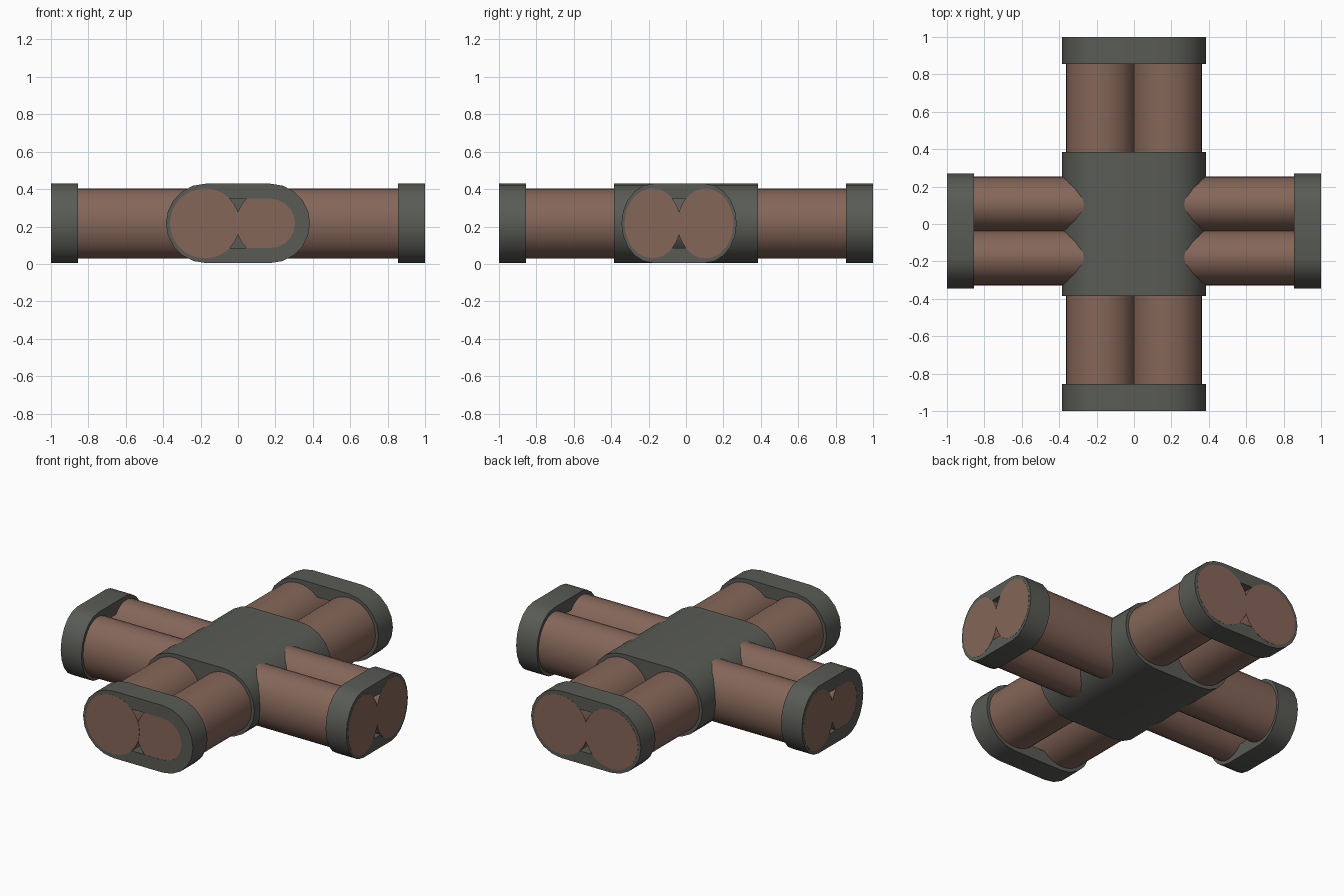
import bpy, bmesh, math
from mathutils import Matrix

cube = bpy.data.objects.get("Cube")
if cube:
    bpy.data.objects.remove(cube)

MID_Z = 0.217
PIPE_R, PIPE_X = 0.187, 0.177      # pipe radius and offset from the arm axis
CUFF_R, CUFF_X = 0.212, 0.173      # rounded cuff: end radius and end centre
WALL = 0.08
SIDE_Y, SIDE_SCALE = -0.037, 0.8   # the cross arms are narrower and off centre


def material(name, rgb):
    mat = bpy.data.materials.new(name)
    mat.use_nodes = True
    mat.diffuse_color = (*rgb, 1)
    bsdf = mat.node_tree.nodes["Principled BSDF"]
    bsdf.inputs["Base Color"].default_value = (*rgb, 1)
    bsdf.inputs["Roughness"].default_value = 0.8
    return mat


clay = material("brown clay", (0.235, 0.133, 0.099))
iron = material("dark grey iron", (0.1, 0.105, 0.092))


def circle(cx, r, n):
    return [(cx + r * math.cos(2 * math.pi * i / n), r * math.sin(2 * math.pi * i / n))
            for i in range(n)]


def stadium(cx, r, n=10):
    right = [-math.pi / 2 + math.pi * i / n for i in range(n + 1)]
    points = [(cx + r * math.cos(a), r * math.sin(a)) for a in right]
    return points + [(-x, -z) for x, z in points]


def extrude(name, outer, y0, y1, mat, frame, inner=None):
    """Sweep an x-z outline from y0 to y1, with an optional matching hole."""
    bm = bmesh.new()

    def ring(points, y):
        return [bm.verts.new((x, y, z)) for x, z in points]

    def bridge(a, b):
        for i in range(len(a)):
            j = (i + 1) % len(a)
            bm.faces.new((a[i], a[j], b[j], b[i]))

    a, b = ring(outer, y0), ring(outer, y1)
    bridge(a, b)
    if inner:
        c, d = ring(inner, y0), ring(inner, y1)
        bridge(c, d)
        bridge(a, c)
        bridge(b, d)
    else:
        bm.faces.new(a)
        bm.faces.new(b)
    bm.transform(frame)
    bmesh.ops.recalc_face_normals(bm, faces=bm.faces)
    mesh = bpy.data.meshes.new(name)
    bm.to_mesh(mesh)
    bm.free()
    mesh.materials.append(mat)
    obj = bpy.data.objects.new(name, mesh)
    bpy.context.collection.objects.link(obj)
    bpy.ops.object.select_all(action="DESELECT")
    obj.select_set(True)
    bpy.context.view_layer.objects.active = obj
    bpy.ops.object.shade_smooth_by_angle(angle=math.radians(35))
    return obj


# Long arms run along y, side arms along x
long_frame = Matrix.Translation((0, 0, MID_Z))
side_frame = (Matrix.Translation((0, SIDE_Y, MID_Z)) @ Matrix.Rotation(-math.pi / 2, 4, "Z")
              @ Matrix.Diagonal((SIDE_SCALE, 1, 1, 1)))

cuff = stadium(CUFF_X, CUFF_R)
hole = stadium(CUFF_X, CUFF_R - WALL)

# Central junction block
extrude("junction_block", cuff, -0.385, 0.385, iron, long_frame)

for arm, frame in (("long", long_frame), ("side", side_frame)):
    # Twin pipes running right through the junction
    for side, sx in (("a", -1), ("b", 1)):
        extrude(f"{arm}_pipe_{side}", circle(sx * PIPE_X, PIPE_R, 32),
                -1.001 + 0.002 * (sx > 0), 0.999 + 0.002 * (sx < 0) - 0.002 * (sx < 0) + 0.002,
                clay, frame)
    # Hollow cuffs at both ends
    for end, y0 in (("near", -1), ("far", 0.855)):
        extrude(f"{arm}_cuff_{end}", cuff, y0, y0 + 0.145, iron, frame, hole)
